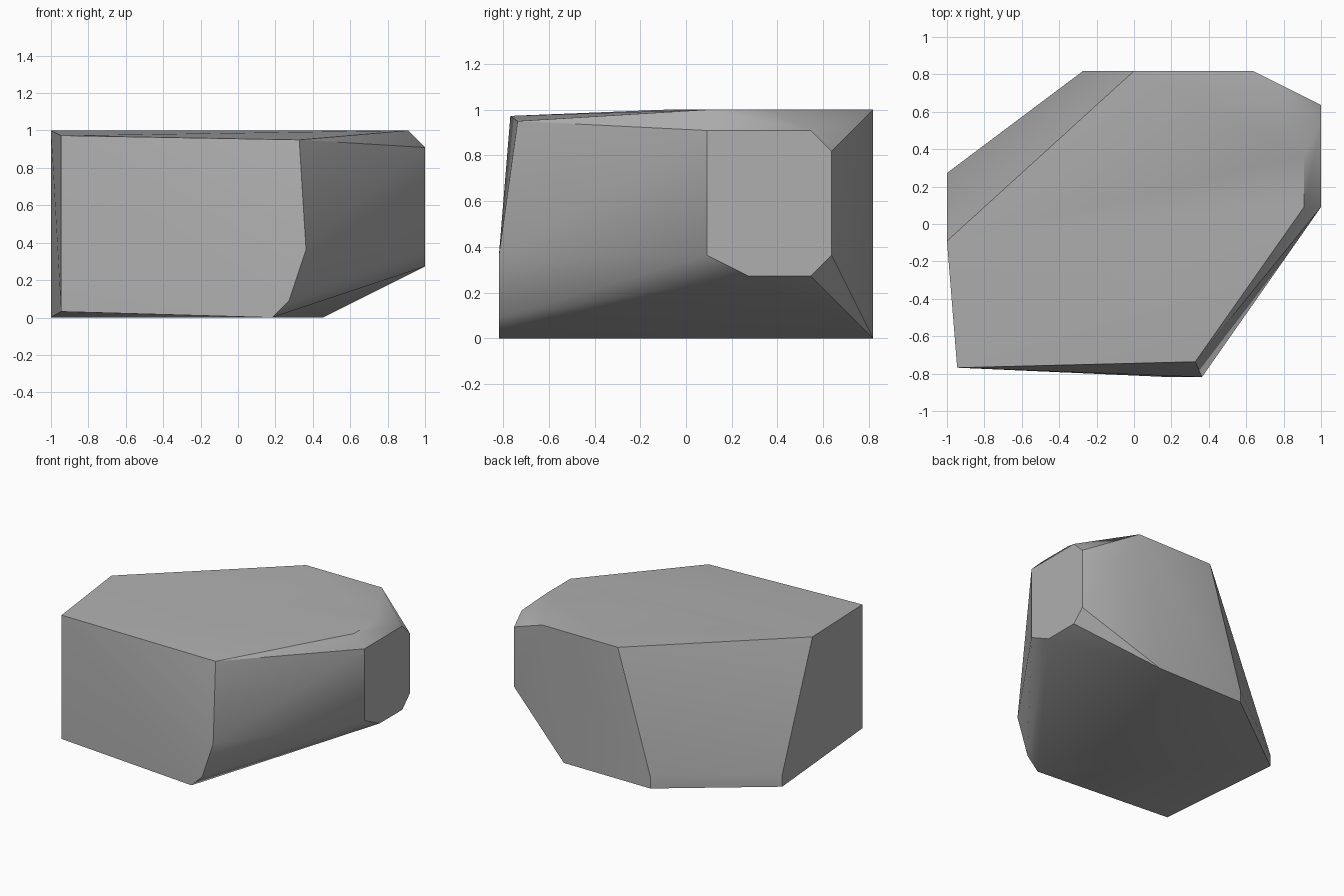
import bpy
import bmesh
import math
from mathutils import Vector

# Remove the default object
default_cube = bpy.data.objects.get("Cube")
if default_cube:
    bpy.data.objects.remove(default_cube, do_unlink=True)

UNIT = 1 / 11  # the boulder is chiselled on a coarse grid of eleventh steps


def flat_material(name, colour):
    """Plain single-colour material for viewport and render."""
    material = bpy.data.materials.new(name)
    material.use_nodes = True
    material.diffuse_color = colour
    shader = material.node_tree.nodes["Principled BSDF"]
    shader.inputs["Base Color"].default_value = colour
    shader.inputs["Roughness"].default_value = 0.9
    return material


def hull_object(name, corners, material):
    """Wrap a convex skin around the corners and merge its coplanar triangles."""
    bm = bmesh.new()
    for corner in corners:
        bm.verts.new(Vector(corner) * UNIT)
    hull = bmesh.ops.convex_hull(bm, input=bm.verts[:])
    spare = {v for v in hull["geom_interior"] + hull["geom_unused"]
             if isinstance(v, bmesh.types.BMVert)}
    bmesh.ops.delete(bm, geom=list(spare), context="VERTS")
    bmesh.ops.dissolve_limit(bm, angle_limit=math.radians(0.5),
                             verts=bm.verts[:], edges=bm.edges[:])
    bmesh.ops.recalc_face_normals(bm, faces=bm.faces[:])
    mesh = bpy.data.meshes.new(name)
    bm.to_mesh(mesh)
    bm.free()
    mesh.materials.append(material)
    obj = bpy.data.objects.new(name, mesh)
    bpy.context.collection.objects.link(obj)
    return obj


# Flat end facet on the left side
end_facet = [(11, y, z) for y, z in
             [(1, 10), (6, 10), (7, 9), (7, 4), (6, 3), (3, 3), (1, 4)]]

# Level top, with two corners sagging towards the front
top_face = [(x, y, 11) for x, y in
            [(-11, -1), (0, 9), (7, 9), (10, 4), (10, 1)]]
sagging_corners = [(-10.4, -8.45, 10.7), (3.6, -8.1, 10.45)]

# Front edge that curls under at its lower end
front_edge = [(x, -9, z) for x, z in [(4, 4), (3, 1), (2, 0)]]
front_foot = [(-10.4, -8.45, 0.35)]

# Base outline at the back, with a low upright rim
base = [(5, 9, 0)]
back_rim = [(x, y, z) for x, y in [(-3, 9), (-11, 3)] for z in (0, 1)]

stone = flat_material("stone_grey", (0.43, 0.43, 0.43, 1))
boulder = hull_object(
    "boulder",
    end_facet + top_face + sagging_corners + front_edge + front_foot + base + back_rim,
    stone)

# Soften the shallow creases, keep the strong ones sharp
bpy.ops.object.select_all(action="DESELECT")
boulder.select_set(True)
bpy.context.view_layer.objects.active = boulder
bpy.ops.object.shade_smooth_by_angle(angle=math.radians(30))
